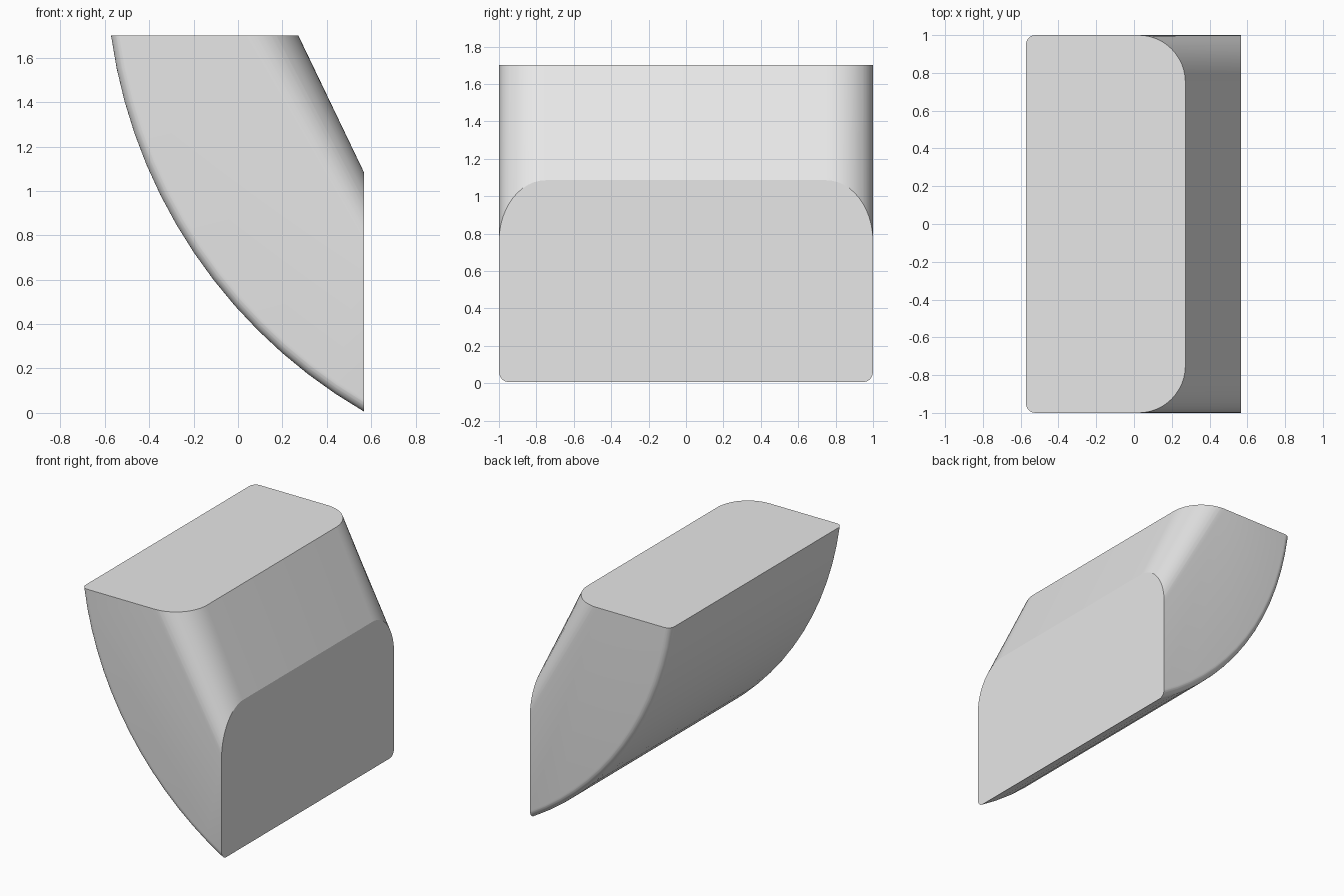
import bpy
import bmesh
import math

if "Cube" in bpy.data.objects:
    bpy.data.objects.remove(bpy.data.objects["Cube"], do_unlink=True)

TOP, RIGHT = 1.70, 0.567           # flat top and flat right-hand face
CX, CZ, R = 1.731, 2.019, 2.325    # curved underside
SMALL, LARGE = 0.05, 0.25          # rounding of the curved and sloped edges
ARC_STEPS = 14


def rounding(y, radius):
    """How far a rounded edge has fallen away at y, from 0 to 1."""
    u = max(0.0, abs(y) - (1 - radius)) / radius
    return 1 - math.sqrt(max(0.0, 1 - u * u))


def section(y):
    """Outline of the block in the xz plane at y."""
    radius = R - SMALL * rounding(y, SMALL)
    start = math.pi + math.asin((CZ - TOP) / radius)
    end = math.pi + math.acos((CX - RIGHT) / radius)
    points = []
    for i in range(ARC_STEPS + 1):
        a = start + (end - start) * i / ARC_STEPS
        points.append((CX + radius * math.cos(a), max(0.0, CZ + radius * math.sin(a))))
    fall = rounding(y, LARGE)
    points.append((RIGHT, 1.085 - 0.33 * fall))
    points.append((0.272 - 0.25 * fall, TOP))
    return [(x, y, z) for x, z in points]


# Stations along the block, closer together on the roundings
half = {1.0}
for radius, steps in ((LARGE, 12), (SMALL, 6)):
    for i in range(steps):
        half.add(round(1 - radius + radius * math.sin(math.pi / 2 * i / steps), 5))
stations = sorted({-y for y in half} | half)

# Curved block, lofted from end to end
bm = bmesh.new()
rings = [[bm.verts.new(p) for p in section(y)] for y in stations]
for a, b in zip(rings, rings[1:]):
    for i in range(len(a)):
        j = (i + 1) % len(a)
        bm.faces.new((a[i], a[j], b[j], b[i]))
bm.faces.new(rings[0])
bm.faces.new(rings[-1])
bmesh.ops.recalc_face_normals(bm, faces=bm.faces)

mesh = bpy.data.meshes.new("curved_block")
bm.to_mesh(mesh)
bm.free()
block = bpy.data.objects.new("curved_block", mesh)
bpy.context.collection.objects.link(block)

# Plain grey
grey = bpy.data.materials.new("light_grey")
grey.use_nodes = True
colour = (0.8, 0.8, 0.8, 1)
grey.diffuse_color = colour
for node in grey.node_tree.nodes:
    if node.type == "BSDF_PRINCIPLED":
        node.inputs["Base Color"].default_value = colour
mesh.materials.append(grey)

# Smooth roundings, crisp flat faces
bpy.ops.object.select_all(action="DESELECT")
block.select_set(True)
bpy.context.view_layer.objects.active = block
bpy.ops.object.shade_smooth_by_angle(angle=math.radians(18))
